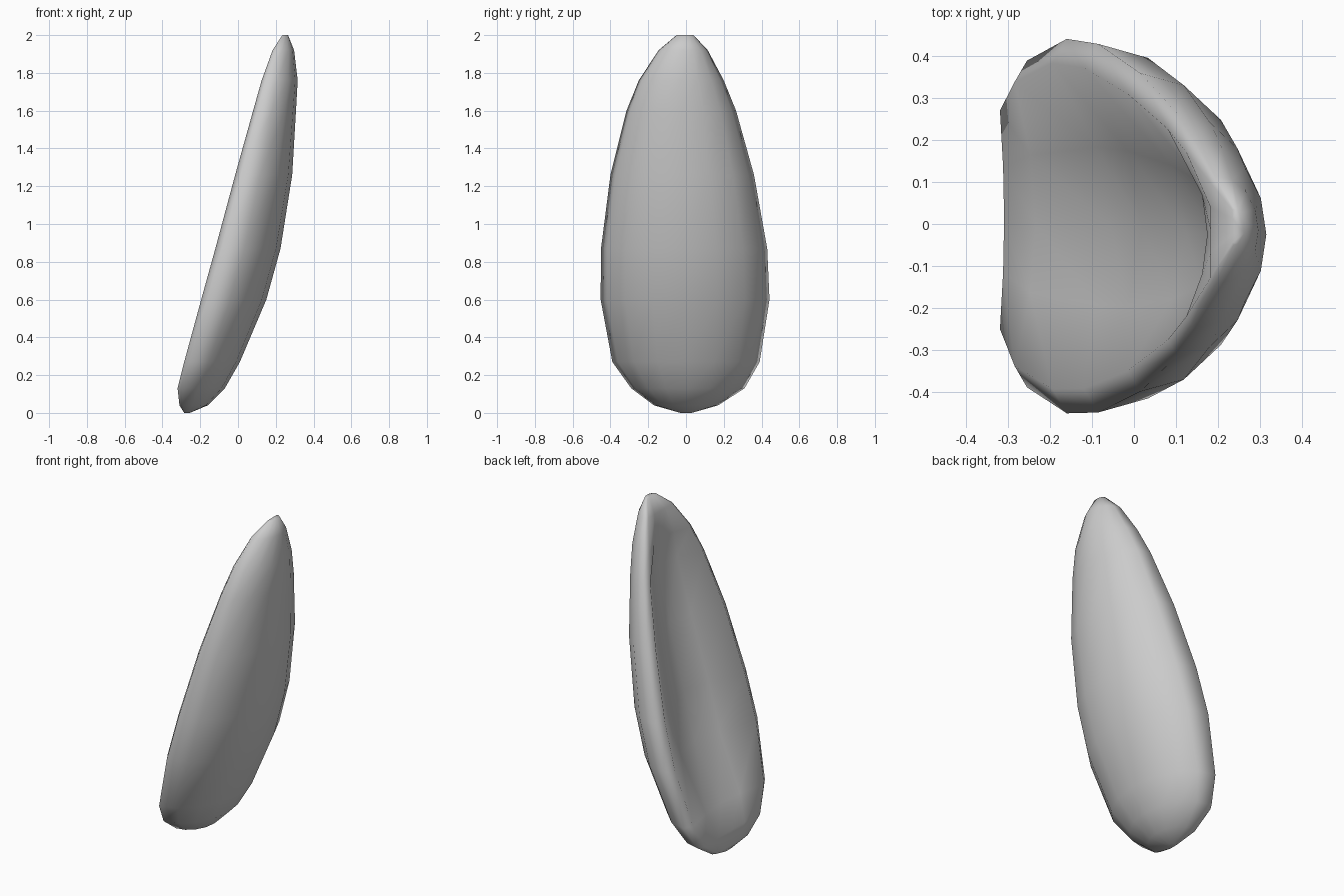
import bpy, bmesh, math

if "Cube" in bpy.data.objects:
    bpy.data.objects.remove(bpy.data.objects["Cube"])

# Horizontal sections: z, left rim x, right bulge x, half width, y centre, hollow depth
ROWS = [
    (0.00, -0.285, -0.255, 0.03, 0.00, 0.00),
    (0.04, -0.310, -0.16, 0.17, 0.00, 0.00),
    (0.13, -0.320, -0.07, 0.30, 0.01, 0.01),
    (0.27, -0.285, 0.01, 0.39, 0.00, 0.05),
    (0.60, -0.195, 0.15, 0.447, -0.005, 0.14),
    (0.87, -0.120, 0.225, 0.44, -0.01, 0.14),
    (1.26, -0.015, 0.287, 0.38, -0.02, 0.14),
    (1.60, 0.080, 0.307, 0.29, -0.025, 0.11),
    (1.76, 0.125, 0.316, 0.225, -0.025, 0.05),
    (1.92, 0.183, 0.297, 0.13, -0.015, 0.00),
    (2.00, 0.235, 0.265, 0.045, -0.005, 0.00),
]
# Hollow side: fraction of width, fraction of depth
INNER = [(0.87, 0), (0.42, 0.75), (0, 1), (-0.42, 0.75), (-0.87, 0)]


def section(z, xl, xr, w, yc, depth):
    """Crescent: half-elliptic back, rounded rim and hollow face."""
    rim = xl + 0.1 * (xr - xl)
    pts = []
    for i in range(9):
        a = math.radians(-90 + 22.5 * i)
        pts.append((rim + (xr - rim) * math.cos(a), yc + w * math.sin(a), z))
    pts += [(xl + depth * d, yc + w * f, z) for f, d in INNER]
    return pts


# Curved shell lofted through the sections
bm = bmesh.new()
rings = [[bm.verts.new(p) for p in section(*row)] for row in ROWS]
n = len(rings[0])
for lower, upper in zip(rings, rings[1:]):
    for i in range(n):
        j = (i + 1) % n
        bm.faces.new((lower[i], lower[j], upper[j], upper[i]))
bm.faces.new(rings[0][::-1])
bm.faces.new(rings[-1])
bmesh.ops.recalc_face_normals(bm, faces=bm.faces[:])

mesh = bpy.data.meshes.new("curved_shell")
bm.to_mesh(mesh)
bm.free()
shell = bpy.data.objects.new("curved_shell", mesh)
bpy.context.collection.objects.link(shell)
for poly in mesh.polygons:
    poly.use_smooth = True
